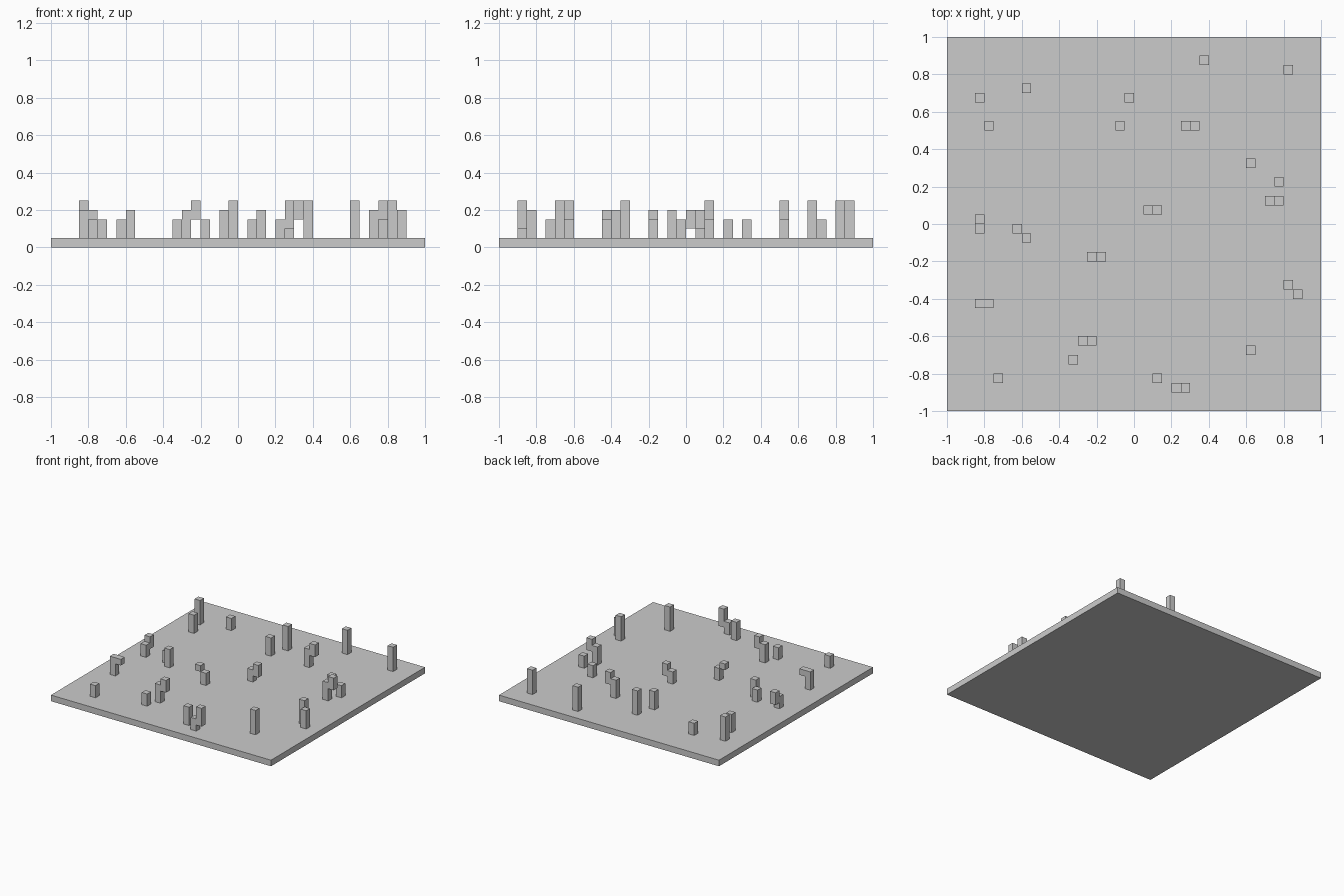
import bpy

CELL = 0.05   # everything sits on a 0.05 grid


def box(name, x, y, z0, z1, w=CELL, d=CELL):
    bpy.ops.mesh.primitive_cube_add(size=1, location=(x, y, (z0 + z1) / 2))
    ob = bpy.context.object
    ob.name = name
    ob.scale = (w, d, z1 - z0)
    bpy.ops.object.transform_apply(location=False, rotation=False, scale=True)
    return ob


# Square base plate
box("base_plate", 0, 0, 0, CELL, 2, 2)

# Straight posts standing on the plate, grouped by top height: (x, y)
posts = {
    0.15: [(-0.575, 0.725), (0.625, 0.325), (0.775, 0.225),
           (-0.625, -0.025), (-0.325, -0.725), (-0.725, -0.825)],
    0.20: [(-0.775, 0.525), (-0.075, 0.525), (-0.575, -0.075),
           (0.875, -0.375), (0.125, -0.825)],
    0.25: [(0.375, 0.875), (0.825, 0.825), (-0.825, 0.675),
           (-0.025, 0.675), (0.825, -0.325), (0.625, -0.675)],
}
for top, places in posts.items():
    for x, y in places:
        box("post", x, y, CELL, top)

# Branching posts: x, y, post top, branch step in x and y, branch bottom and top
branching = [
    (0.275, 0.525, 0.20, 1, 0, 0.15, 0.25),
    (0.725, 0.125, 0.20, 1, 0, 0.15, 0.25),
    (0.075, 0.075, 0.15, 1, 0, 0.10, 0.20),
    (-0.825, -0.025, 0.15, 0, 1, 0.10, 0.20),
    (-0.175, -0.175, 0.15, -1, 0, 0.15, 0.20),
    (-0.825, -0.425, 0.20, 1, 0, 0.15, 0.20),
    (-0.275, -0.625, 0.20, 1, 0, 0.15, 0.25),
    (0.225, -0.875, 0.15, 1, 0, 0.10, 0.25),
]
for x, y, top, sx, sy, low, high in branching:
    box("branching_post", x, y, CELL, top)
    box("branch", x + sx * CELL, y + sy * CELL, low, high)
